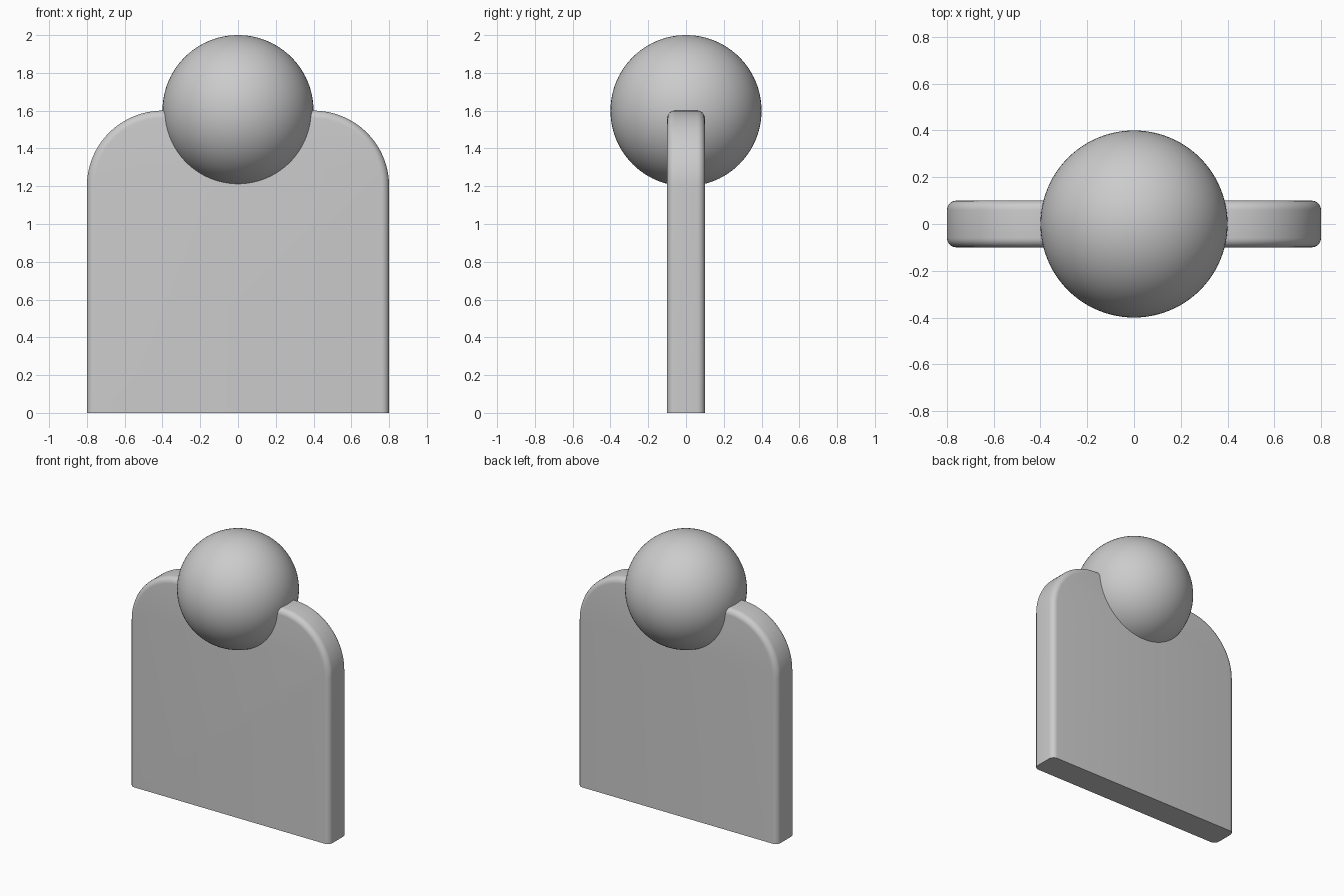
import bpy, bmesh, math

cube = bpy.data.objects.get("Cube")
if cube:
    bpy.data.objects.remove(cube, do_unlink=True)

grey = bpy.data.materials.new("plain grey")
grey.use_nodes = True
colour = (0.6, 0.6, 0.6, 1)
grey.diffuse_color = colour
grey.node_tree.nodes["Principled BSDF"].inputs["Base Color"].default_value = colour

HALF_WIDTH, HEIGHT, DEPTH = 0.8, 1.6, 0.2
CORNER, ROUNDING = 0.4, 0.04


def smooth(obj, angle):
    obj.data.materials.append(grey)
    bpy.ops.object.select_all(action='DESELECT')
    obj.select_set(True)
    bpy.context.view_layer.objects.active = obj
    bpy.ops.object.shade_smooth_by_angle(angle=math.radians(angle))


# Upright panel: flat foot, two large rounded top corners
steps = 32
arc = [(HALF_WIDTH - CORNER + CORNER * math.cos(a), HEIGHT - CORNER + CORNER * math.sin(a))
       for a in (math.pi / 2 * i / steps for i in range(steps + 1))]
right_side = [(HALF_WIDTH, 0)] + arc
outline = right_side + [(-x, z) for x, z in reversed(right_side)]

bm = bmesh.new()
front = bm.faces.new([bm.verts.new((x, -DEPTH / 2, z)) for x, z in outline])
extruded = bmesh.ops.extrude_face_region(bm, geom=[front], use_keep_orig=True)
moved = [v for v in extruded["geom"] if isinstance(v, bmesh.types.BMVert)]
bmesh.ops.translate(bm, verts=moved, vec=(0, DEPTH, 0))
bmesh.ops.recalc_face_normals(bm, faces=bm.faces)

# Round the front and back rims, leaving the foot sharp
rims = [e for e in bm.edges
        if abs(e.verts[0].co.y - e.verts[1].co.y) < 0.001
        and max(v.co.z for v in e.verts) > 0.01]
bmesh.ops.bevel(bm, geom=rims, offset=ROUNDING, offset_type='OFFSET',
                segments=6, profile=0.5, affect='EDGES')
mesh = bpy.data.meshes.new("panel")
bm.to_mesh(mesh)
bm.free()
panel = bpy.data.objects.new("panel", mesh)
bpy.context.collection.objects.link(panel)
smooth(panel, 30)

# Ball sunk into the top edge
bpy.ops.mesh.primitive_uv_sphere_add(segments=96, ring_count=48, radius=0.4,
                                     location=(0, 0, HEIGHT))
ball = bpy.context.object
ball.name = "ball"
smooth(ball, 30)
